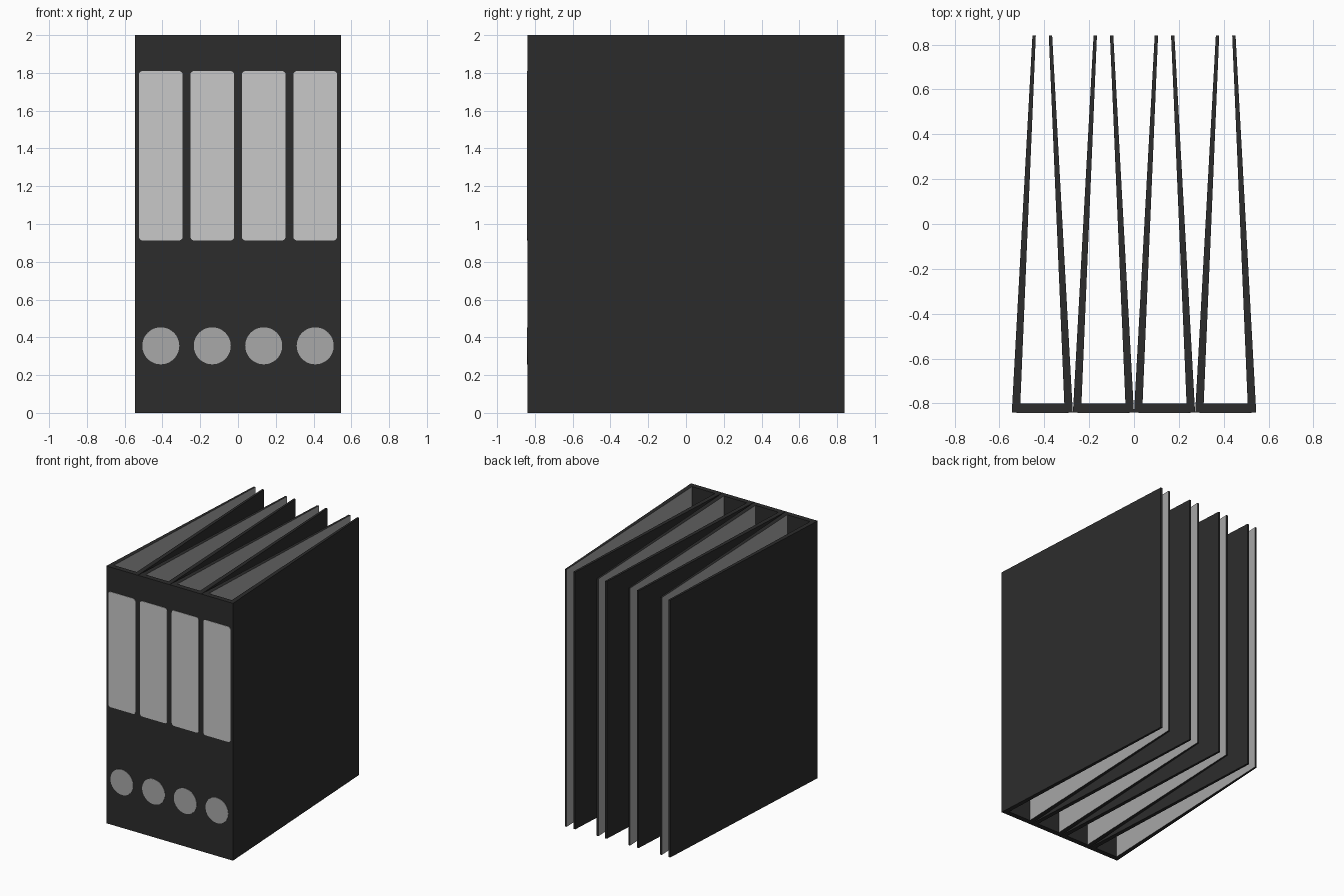
import bpy, math

if "Cube" in bpy.data.objects:
    bpy.data.objects.remove(bpy.data.objects["Cube"])

def material(name, v):
    m = bpy.data.materials.new(name)
    m.diffuse_color = (v, v, v, 1)
    m.use_nodes = True
    m.node_tree.nodes["Principled BSDF"].inputs["Base Color"].default_value = m.diffuse_color
    return m

dark = material("charcoal card", 0.025)
grey = material("grey lining", 0.392)
pale = material("pale label", 0.578)

def prism(name, pts, place, lo, hi, mats, accents=()):
    """Extrude a closed profile from lo to hi; accent edges get the second material."""
    n = len(pts)
    verts = [place(p, h) for h in (lo, hi) for p in pts]
    faces = [(i, (i + 1) % n, n + (i + 1) % n, n + i) for i in range(n)]
    faces += [tuple(reversed(range(n))), tuple(range(n, 2 * n))]
    me = bpy.data.meshes.new(name)
    me.from_pydata(verts, [], faces)
    for m in mats:
        me.materials.append(m)
    for i in accents:
        me.polygons[i].material_index = 1
    ob = bpy.data.objects.new(name, me)
    bpy.context.collection.objects.link(ob)
    return ob

def arc(cx, cz, r, a0, a1, n):
    return [(cx + r * math.cos(math.radians(a0 + (a1 - a0) * i / n)),
             cz + r * math.sin(math.radians(a0 + (a1 - a0) * i / n))) for i in range(n + 1)]

# Plan of a binder: thick spine at the front, covers tapering to the back
shell = [(-.136, -.84), (.136, -.84), (.044, .84), (.029, .84),
         (.098, -.80), (-.098, -.80), (-.029, .84), (-.044, .84)]

# Rounded label outline and round finger hole outline, in x and z
hw, z0, z1, r = .116, .913, 1.81, .02
label = (arc(hw - r, z0 + r, r, -90, 0, 5) + arc(hw - r, z1 - r, r, 0, 90, 5)
         + arc(-hw + r, z1 - r, r, 90, 180, 5) + arc(-hw + r, z0 + r, r, 180, 270, 5))
disc = arc(0, .355, .098, 0, 360, 48)[:-1]

for k in range(4):
    x = (k - 1.5) * .2725
    upright = lambda p, h: (p[0] + x, p[1], h)
    facing = lambda p, h: (p[0] + x, -h, p[1])
    # Shell, with grey inner cover faces
    prism(f"binder_shell_{k + 1}", shell, upright, 0, 2, [dark, grey], (3, 5))
    # Thin plates on the spine
    prism(f"spine_label_{k + 1}", label, facing, .838, .843, [pale])
    prism(f"finger_hole_{k + 1}", disc, facing, .838, .843, [grey])
